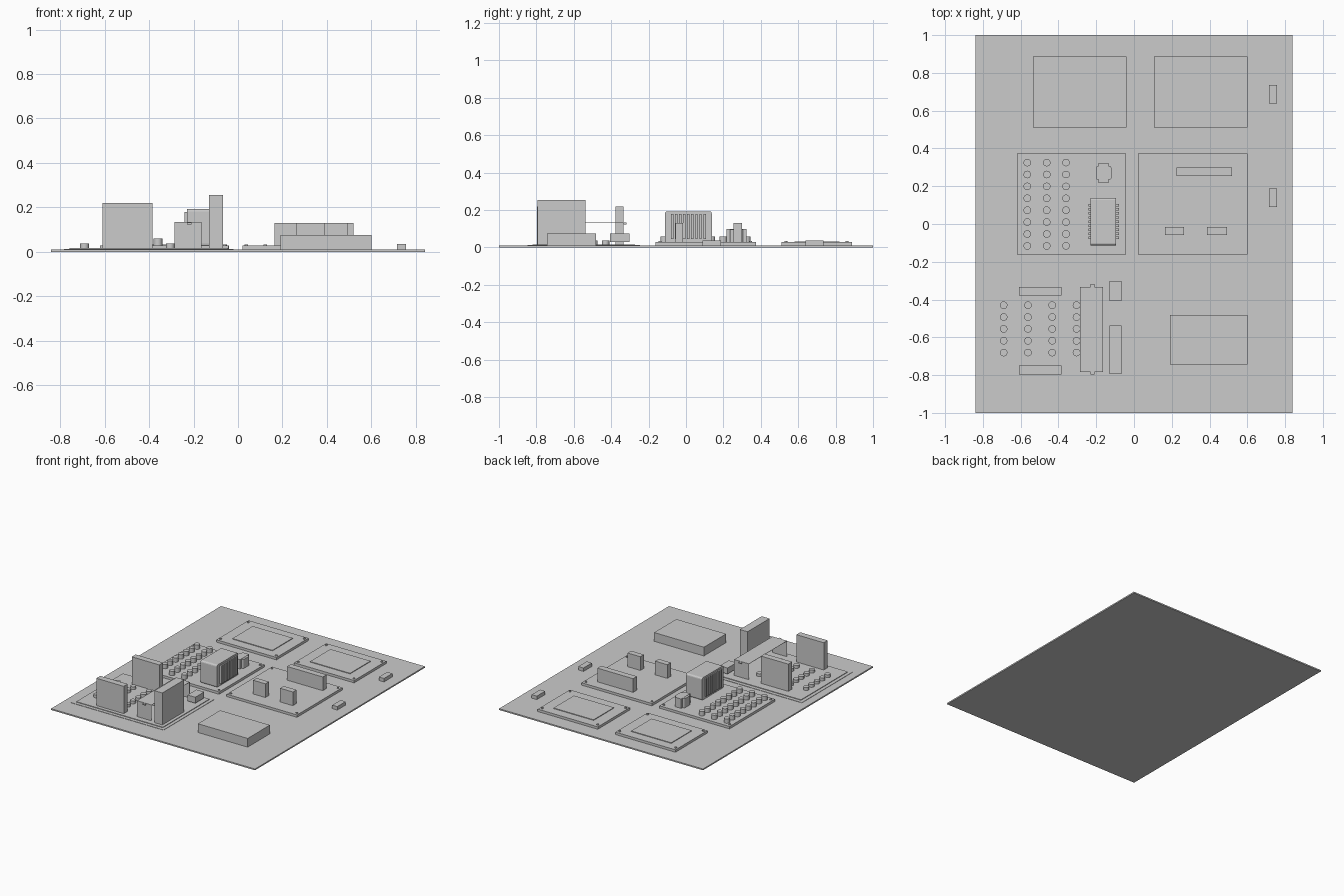
import bpy, bmesh, math
from mathutils import Matrix, Vector

if "Cube" in bpy.data.objects:
    bpy.data.objects.remove(bpy.data.objects["Cube"])


def finish(name, bm, smooth=False):
    me = bpy.data.meshes.new(name)
    bm.to_mesh(me)
    bm.free()
    ob = bpy.data.objects.new(name, me)
    bpy.context.collection.objects.link(ob)
    return ob


def add_box(bm, x0, x1, y0, y1, z0, z1):
    m = Matrix.Translation(((x0 + x1) / 2, (y0 + y1) / 2, (z0 + z1) / 2)) @ \
        Matrix.Diagonal((x1 - x0, y1 - y0, z1 - z0, 1))
    return bmesh.ops.create_cube(bm, size=1, matrix=m)["verts"]


def boxes(name, *dims):
    bm = bmesh.new()
    for d in dims:
        add_box(bm, *d)
    return finish(name, bm)


def cylinders(name, points, r, z0, z1, sides=16):
    bm = bmesh.new()
    for x, y in points:
        bmesh.ops.create_cone(bm, cap_ends=True, segments=sides, radius1=r, radius2=r,
                              depth=z1 - z0, matrix=Matrix.Translation((x, y, (z0 + z1) / 2)))
    ob = finish(name, bm)
    bpy.context.view_layer.objects.active = ob
    ob.select_set(True)
    bpy.ops.object.shade_smooth_by_angle(angle=math.radians(40))
    ob.select_set(False)
    return ob


def rounded_box(name, x0, x1, y0, y1, z0, z1, axis, r):
    # box whose edges parallel to the given axis are rounded
    bm = bmesh.new()
    add_box(bm, x0, x1, y0, y1, z0, z1)
    edges = [e for e in bm.edges
             if abs((e.verts[0].co - e.verts[1].co).normalized()[axis]) > 0.9]
    bmesh.ops.bevel(bm, geom=edges, offset=r, segments=3, profile=0.5, affect='EDGES')
    return finish(name, bm)


BOARD_TOP = 0.028


def circuit_board(name, x0, x1, y0, y1):
    boxes(name, (x0, x1, y0, y1, 0.01, BOARD_TOP))
    i = 0.018
    cylinders(name + "_screws", [(x, y) for x in (x0 + i, x1 - i) for y in (y0 + i * 1.3, y1 - i * 1.5)],
              0.008, BOARD_TOP - 0.002, 0.034, 12)


# mounting plate
boxes("base_plate", (-0.84, 0.84, -1, 1, 0, 0.01))

# two upper boards with a flat raised panel
for side, x0, x1 in (("left", -0.535, -0.04), ("right", 0.105, 0.60)):
    circuit_board(f"upper_{side}_board", x0, x1, 0.51, 0.888)
    cx = (x0 + x1) / 2
    boxes(f"upper_{side}_panel", (cx - 0.165, cx + 0.165, 0.58, 0.82, BOARD_TOP - 0.002, 0.033))

# small connectors at the right edge
for i, y in enumerate((0.687, 0.138)):
    boxes(f"edge_connector_{i + 1}", (0.714, 0.756, y - 0.049, y + 0.049, 0.01, 0.036))

# middle left board: capacitor bank and transformers
circuit_board("middle_left_board", -0.62, -0.042, -0.162, 0.373)
cylinders("middle_capacitors",
          [(x, 0.325 - 0.063 * j) for x in (-0.565, -0.462, -0.36) for j in range(8)],
          0.02, BOARD_TOP - 0.002, 0.06)
rounded_box("transformer_core", -0.229, -0.095, -0.113, 0.138, BOARD_TOP - 0.002, 0.193, 0, 0.012)
for side, xa, xb in (("left", -0.24, -0.228), ("right", -0.096, -0.08)):
    fins = [(xa, xb, y, y + 0.013, 0.045, 0.18)
            for y in [-0.08 + 0.0216 * k for k in range(9)]]
    boxes(f"transformer_fins_{side}", *fins)
boxes("small_transformer_core", (-0.187, -0.135, 0.217, 0.324, BOARD_TOP - 0.002, 0.098))
rounded_box("small_transformer_coil", -0.202, -0.12, 0.235, 0.306, BOARD_TOP - 0.002, 0.096, 2, 0.008)

# middle right board with three upright cards
circuit_board("middle_right_board", 0.02, 0.60, -0.162, 0.373)
boxes("upright_card_long", (0.226, 0.52, 0.255, 0.30, BOARD_TOP - 0.002, 0.13))
boxes("upright_card_a", (0.165, 0.265, -0.057, -0.015, BOARD_TOP - 0.002, 0.13))
boxes("upright_card_b", (0.387, 0.492, -0.057, -0.015, BOARD_TOP - 0.002, 0.13))

# closed box at lower right
boxes("supply_box", (0.19, 0.60, -0.743, -0.482, 0.01, 0.075))

# lower left power board on a tray
boxes("power_tray", (-0.782, -0.02, -0.847, -0.247, 0.009, 0.0125))
boxes("power_board", (-0.757, -0.044, -0.822, -0.273, 0.012, 0.017))
cylinders("power_capacitors",
          [(-0.69 + 0.1285 * i, -0.43 - 0.0627 * j) for i in range(4) for j in range(5)],
          0.02, 0.015, 0.038)
for name, y0, y1 in (("front_heat_sink", -0.796, -0.75), ("rear_heat_sink", -0.378, -0.333)):
    boxes(name, (-0.61, -0.384, y0, y1, 0.016, 0.22))
boxes("tall_heat_sink", (-0.131, -0.067, -0.795, -0.537, 0.016, 0.255))
boxes("terminal_block", (-0.131, -0.067, -0.407, -0.302, 0.03, 0.075))

# folded sheet bracket, open along its long sides, with end tabs
t = 0.002
boxes("sheet_bracket",
      (-0.285, -0.164, -0.783, -0.333, 0.135 - t, 0.135),
      (-0.285, -0.164, -0.783, -0.783 + t, 0.016, 0.135 - t),
      (-0.285, -0.164, -0.333 - t, -0.333, 0.016, 0.135 - t))
boxes("bracket_tabs",
      (-0.23, -0.21, -0.796, -0.782, 0.124, 0.133),
      (-0.23, -0.21, -0.334, -0.317, 0.124, 0.133))
